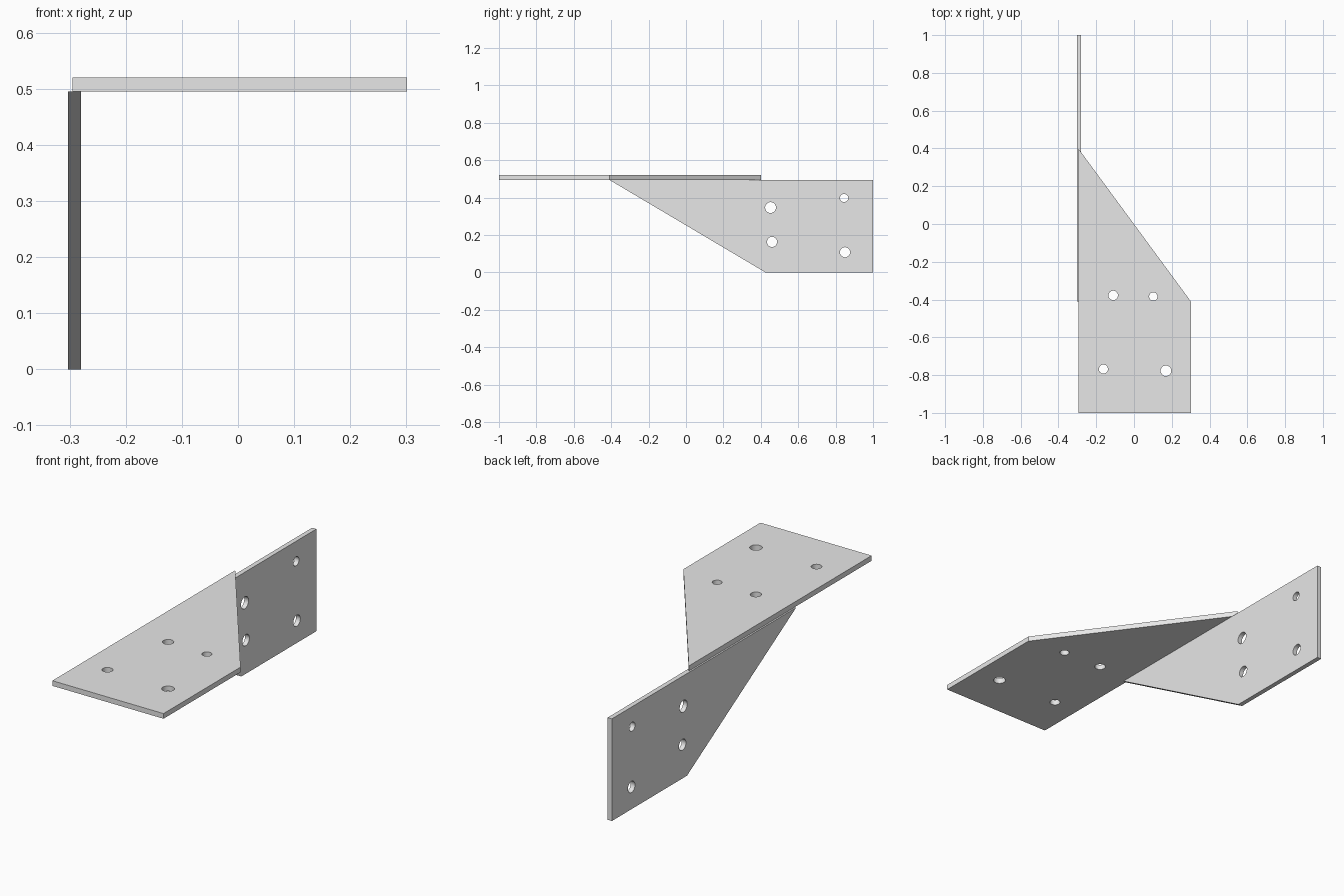
import bpy, bmesh, math
from mathutils import Vector

if "Cube" in bpy.data.objects:
    bpy.data.objects.remove(bpy.data.objects["Cube"])

steel = bpy.data.materials.new("grey steel")
steel.diffuse_color = (0.8, 0.8, 0.8, 1)
steel.use_nodes = True
steel.node_tree.nodes["Principled BSDF"].inputs["Base Color"].default_value = steel.diffuse_color


def plate(name, outline, holes, thickness, place):
    """Flat plate with round holes; place maps (u, v, w) to world space."""
    loops = [outline]
    for u, v, r in holes:
        loops.append([(u + r * math.cos(a), v + r * math.sin(a))
                      for a in (math.tau * i / 32 for i in range(32))])
    bm = bmesh.new()
    edges = []
    for loop in loops:
        vs = [bm.verts.new((u, v, 0)) for u, v in loop]
        edges += [bm.edges.new((vs[i - 1], vs[i])) for i in range(len(vs))]
    bmesh.ops.triangle_fill(bm, edges=edges, use_beauty=True, normal=(0, 0, 1))
    ext = bmesh.ops.extrude_face_region(bm, geom=bm.faces[:], use_keep_orig=True)
    for v in ext["geom"]:
        if isinstance(v, bmesh.types.BMVert):
            v.co.z += thickness
    for v in bm.verts:
        v.co = Vector(place(*v.co))
    bmesh.ops.recalc_face_normals(bm, faces=bm.faces[:])
    mesh = bpy.data.meshes.new(name)
    bm.to_mesh(mesh)
    bm.free()
    mesh.materials.append(steel)
    ob = bpy.data.objects.new(name, mesh)
    bpy.context.collection.objects.link(ob)
    bpy.ops.object.select_all(action='DESELECT')
    ob.select_set(True)
    bpy.context.view_layer.objects.active = ob
    bpy.ops.object.shade_smooth_by_angle(angle=math.radians(30))
    return ob


# Horizontal plate with the diagonal rear edge
plate("top_plate",
      [(-0.295, -1), (0.301, -1), (0.301, -0.41), (-0.295, 0.40)],
      [(-0.11, -0.378, 0.025), (0.102, -0.384, 0.022),
       (-0.162, -0.768, 0.024), (0.169, -0.777, 0.028)],
      0.025, lambda u, v, w: (u, v, 0.495 + w))

# Vertical plate with the diagonal lower edge
plate("side_plate",
      [(1, 0), (1, 0.495), (-0.41, 0.495), (0.425, 0)],
      [(0.452, 0.347, 0.029), (0.46, 0.163, 0.027),
       (0.845, 0.398, 0.022), (0.85, 0.108, 0.027)],
      0.023, lambda u, v, w: (-0.303 + w, u, v))
